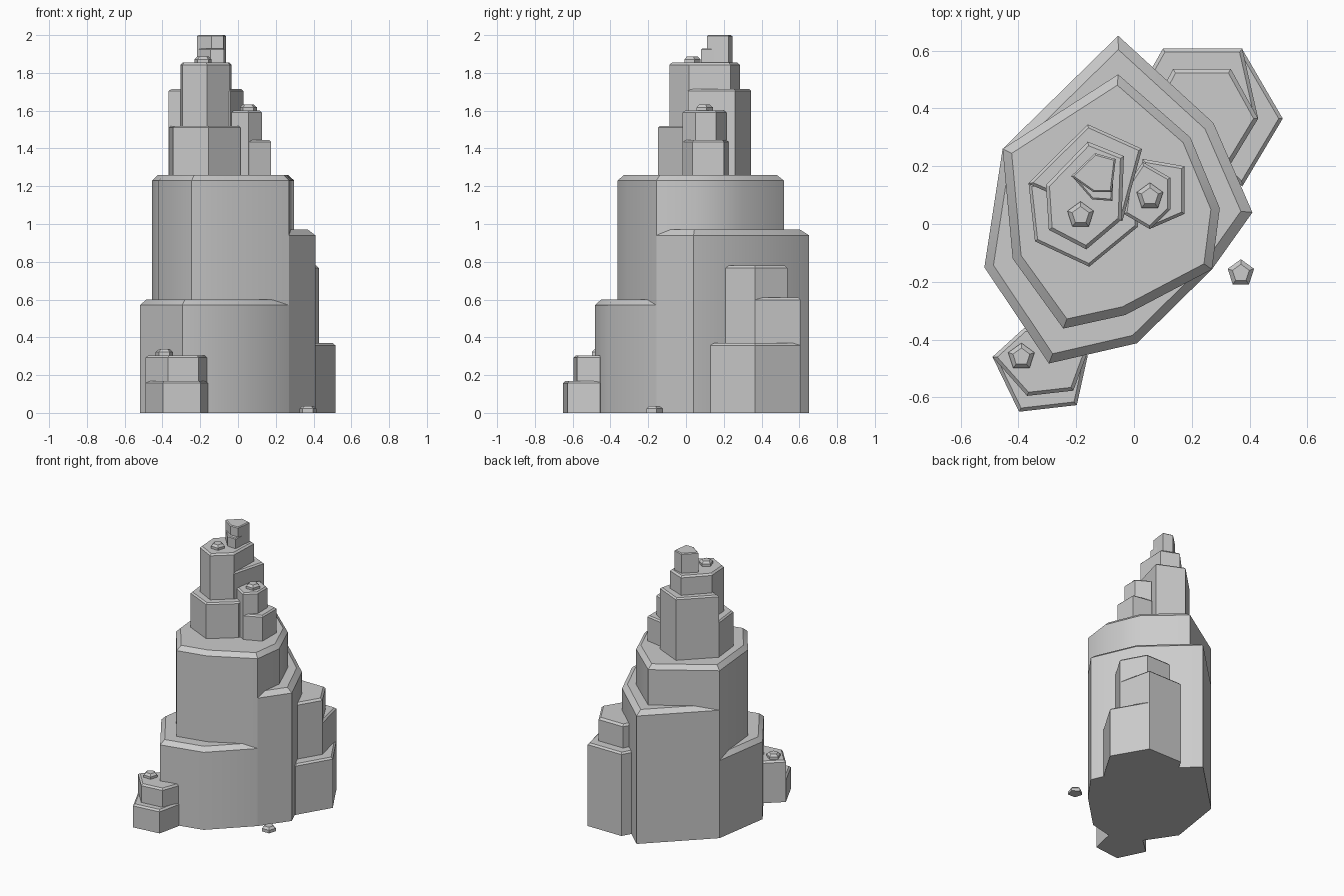
import bpy, bmesh, math
from mathutils import Vector


def slab(name, pts, z0, z1, inset, drop):
    """Upright polygon column with a chamfered top rim."""
    p = [Vector(q) for q in pts]
    n = len(p)
    if sum(p[i].cross(p[(i + 1) % n]) for i in range(n)) < 0:
        p.reverse()
    inner = []
    for i in range(n):
        d1 = (p[i] - p[i - 1]).normalized()
        d2 = (p[(i + 1) % n] - p[i]).normalized()
        n1, n2 = Vector((-d1.y, d1.x)), Vector((-d2.y, d2.x))
        inner.append(p[i] + (n1 + n2) * inset / max(0.25, 1 + n1.dot(n2)))
    bm = bmesh.new()
    rings = [[bm.verts.new((q.x, q.y, z)) for q in ring]
             for ring, z in ((p, z0), (p, z1 - drop), (inner, z1))]
    for a, b in zip(rings, rings[1:]):
        for i in range(n):
            j = (i + 1) % n
            bm.faces.new((a[i], a[j], b[j], b[i]))
    bm.faces.new(rings[0][::-1])
    bm.faces.new(rings[-1])
    me = bpy.data.meshes.new(name)
    bm.to_mesh(me)
    bm.free()
    ob = bpy.data.objects.new(name, me)
    bpy.context.collection.objects.link(ob)
    bpy.ops.object.select_all(action='DESELECT')
    ob.select_set(True)
    bpy.context.view_layer.objects.active = ob
    bpy.ops.object.shade_smooth_by_angle(angle=math.radians(32))
    return ob


# Main rock body: front ledge, rear ledge, core column
slab("body_front_ledge", [(-.455, .26), (-.518, -.15), (-.295, -.483), (.01, -.413),
                          (.27, -.157), (.1, .1)], 0, .6, .03, .03)
slab("body_rear_ledge", [(-.455, .26), (.27, -.157), (.41, .04), (.275, .35),
                         (-.055, .652)], 0, .97, .035, .03)
slab("body_core", [(-.455, .26), (-.42, -.12), (-.245, -.362), (-.03, -.315), (.27, -.157),
                   (.297, .055), (.195, .3), (-.055, .518)], 0, 1.26, .03, .03)

# Rear right crag
slab("rear_crag_low", [(.375, .13), (.515, .365), (.375, .605), (.2, .3)], 0, .37, .012, .012)
slab("rear_crag_mid", [(.43, .365), (.375, .607), (.1, .607), (.0, .43), (.2, .25)],
     0, .61, .012, .012)
slab("rear_crag_high", [(.33, .2), (.43, .365), (.335, .537), (.135, .537), (.05, .37),
                        (.13, .2)], 0, .78, .014, .014)

# Front left crag
slab("front_crag_low", [(-.49, -.46), (-.398, -.65), (-.198, -.627), (-.16, -.455),
                        (-.38, -.36)], 0, .17, .012, .012)
slab("front_crag_high", [(-.49, -.46), (-.37, -.595), (-.21, -.577), (-.165, -.455),
                         (-.2, -.36), (-.38, -.36)], 0, .305, .012, .012)

# Upper spire
slab("spire_front_ledge", [(-.365, .14), (-.343, -.06), (-.155, -.148), (.013, -.01),
                           (.015, .06), (-.1, .15)], 1.2, 1.52, .01, .01)
slab("spire_rear_ledge", [(-.367, .14), (-.16, .345), (.028, .26), (-.04, .01),
                          (-.16, .05)], 1.2, 1.715, .01, .01)
slab("spire_core", [(-.305, .135), (-.16, .285), (-.035, .235), (-.043, .015),
                    (-.165, -.088), (-.295, -.02)], 1.2, 1.855, .012, .012)

# Side spire
slab("side_spire_low", [(.03, .225), (.175, .2), (.175, .035), (.06, -.015), (.03, .08)],
     1.2, 1.445, .01, .01)
slab("side_spire_high", [(-.035, .035), (.055, -.018), (.126, .05), (.126, .16),
                         (.03, .215), (-.02, .14)], 1.2, 1.6, .01, .01)

# Peak
slab("peak_low", [(-.215, .165), (-.145, .085), (-.075, .08), (-.07, .2)],
     1.8, 1.93, .006, .006)
slab("peak_high", [(-.218, .165), (-.14, .11), (-.077, .11), (-.063, .225),
                   (-.135, .245)], 1.8, 2.0, .006, .006)

# Loose pebbles
for k, (x, y, z) in enumerate([(-.39, -.46, .3), (.37, -.17, 0), (.055, .095, 1.595),
                               (-.185, .03, 1.85)]):
    ring = [(x + .048 * math.cos(math.radians(90 + 72 * i)),
             y + .048 * math.sin(math.radians(90 + 72 * i))) for i in range(5)]
    slab(f"pebble_{k + 1}", ring, z, z + .037, .014, .015)
